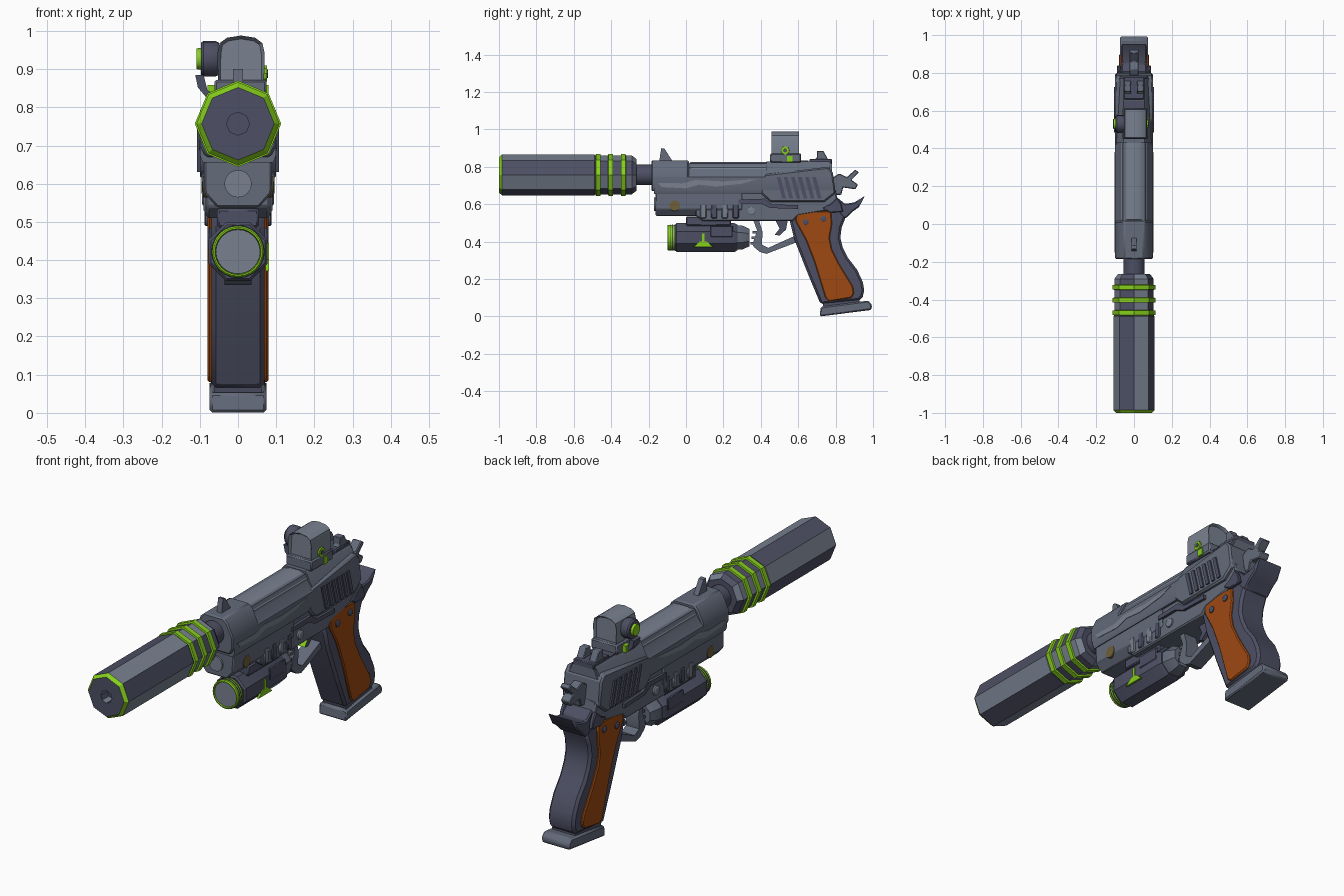
import bpy, bmesh, math
from mathutils import Vector

COLOURS = {
    "dark_slate": (0.075, 0.080, 0.128), "mid_slate": (0.125, 0.145, 0.195),
    "light_slate": (0.19, 0.22, 0.28), "lime_green": (0.24, 0.62, 0.012),
    "orange_brown": (0.34, 0.068, 0.006), "dull_gold": (0.16, 0.115, 0.04),
}
MATS = {}
for key, col in COLOURS.items():
    MATS[key] = bpy.data.materials.new(key)
    MATS[key].diffuse_color = (*col, 1)
D, M, L, G, O, Y = COLOURS


def finish(name, bm, mat, rule=None, bevel=0, angle=30):
    """Turn a bmesh into an object; rule(centre, normal) picks a colour per face."""
    bmesh.ops.recalc_face_normals(bm, faces=bm.faces)
    names = [mat] + [k for k in COLOURS if k != mat] if rule else [mat]
    for f in bm.faces:
        f.smooth = True
        if rule:
            f.material_index = names.index(rule(f.calc_center_median(), f.normal))
    me = bpy.data.meshes.new(name)
    bm.to_mesh(me)
    bm.free()
    for k in names:
        me.materials.append(MATS[k])
    me.set_sharp_from_angle(angle=math.radians(angle))
    ob = bpy.data.objects.new(name, me)
    bpy.context.collection.objects.link(ob)
    if bevel:
        mod = ob.modifiers.new("bevel", "BEVEL")
        mod.width, mod.segments, mod.limit_method = bevel, 1, "ANGLE"
        mod.angle_limit = math.radians(40)
    return ob


def prism(name, pts, a, b, mat, axis="x", rule=None, bevel=0, recess=None):
    """Extrude a side profile (y,z) along x, or a section (x,z) along y."""
    bm = bmesh.new()
    place = (lambda p, t: (t, p[0], p[1])) if axis == "x" else (lambda p, t: (p[0], t, p[1]))
    ends = [[bm.verts.new(place(p, t)) for p in pts] for t in (a, b)]
    caps = [bm.faces.new(e) for e in ends]
    n = len(pts)
    for i in range(n):
        j = (i + 1) % n
        bm.faces.new((ends[0][i], ends[0][j], ends[1][j], ends[1][i]))
    if recess:
        bmesh.ops.recalc_face_normals(bm, faces=bm.faces)
        bmesh.ops.inset_individual(bm, faces=caps, thickness=recess[0])
        for f in caps:
            bmesh.ops.translate(bm, verts=f.verts, vec=f.normal * -recess[1])
    return finish(name, bm, mat, rule, bevel)


def box(name, x0, x1, y0, y1, z0, z1, mat, bevel=0):
    return prism(name, [(y0, z0), (y1, z0), (y1, z1), (y0, z1)], x0, x1, mat, bevel=bevel)


def lathe(name, prof, n, centre, mat, axis="y", phase=0, rule=None):
    """Spin (position, radius) pairs round the y or x axis."""
    bm = bmesh.new()
    rings = []
    for t, r in prof:
        ring = []
        for i in range(n):
            a = 2 * math.pi * i / n + phase
            u, v = centre[0] + r * math.cos(a), centre[1] + r * math.sin(a)
            ring.append(bm.verts.new((u, t, v) if axis == "y" else (t, u, v)))
        rings.append(ring)
    bm.faces.new(rings[0])
    bm.faces.new(rings[-1])
    for p, q in zip(rings, rings[1:]):
        for i in range(n):
            bm.faces.new((p[i], p[(i + 1) % n], q[(i + 1) % n], q[i]))
    return finish(name, bm, mat, rule)


def mirrored(pts):
    return pts + [(-x, z) for x, z in reversed(pts)]


# Suppressor: eight sides in two alternating greys, lime rim and rings
ZB = 0.757


def facet(c, n):
    if abs(n.y) > 0.9:
        return D
    if c.y < -0.985 and math.hypot(c.x, c.z - ZB) > 0.08:
        return G
    k = int(math.degrees(math.atan2(c.z - ZB, c.x)) % 360 // 45)
    return L if k % 2 else D


lathe("suppressor", [(-0.95, 0.03), (-1, 0.03), (-1, 0.095), (-0.984, 0.109), (-0.49, 0.109),
                     (-0.485, 0.104), (-0.29, 0.104), (-0.265, 0.085)], 8, (0, ZB), D, rule=facet)
for i, y in enumerate((-0.47, -0.403, -0.335)):
    lathe(f"suppressor_ring_{i}", [(y - 0.014, 0.1), (y - 0.012, 0.113), (y + 0.012, 0.113),
                                   (y + 0.014, 0.1)], 8, (0, ZB), G)
lathe("barrel", [(-0.28, 0.055), (-0.17, 0.055)], 16, (0, ZB), D)

# Slide: chamfered section, nose block, rounded barrel top and deep rear block
slide = mirrored([(0.092, 0.655), (0.1, 0.675), (0.1, 0.745), (0.068, 0.79), (0.058, 0.818)])
prism("slide", slide, -0.17, 0.78, M, "y")
nose = mirrored([(0.085, 0.67), (0.1, 0.70), (0.1, 0.755), (0.072, 0.815), (0.05, 0.835)])
prism("slide_nose", nose, -0.185, 0.015, M, "y", bevel=0.006)
prism("slide_top", mirrored([(0.072, 0.77), (0.068, 0.797), (0.05, 0.815), (0.025, 0.825)]),
      0.02, 0.45, L, "y", bevel=0.004)
prism("slide_rear", [(0.40, 0.66), (0.45, 0.612), (0.74, 0.612), (0.8, 0.66), (0.785, 0.77),
                     (0.76, 0.80), (0.42, 0.76)], -0.1, 0.1, M, bevel=0.008)
prism("slide_rear_top", mirrored([(0.098, 0.75), (0.066, 0.815), (0.055, 0.828)]), 0.43, 0.77, M, "y")

# Frame: tapered dust cover, trigger housing, guide rod
prism("dust_cover", mirrored([(0.09, 0.69), (0.088, 0.575), (0.055, 0.538)]), -0.163, 0.3, M, "y", bevel=0.005)
prism("frame", [(0.05, 0.68), (0.05, 0.54), (0.09, 0.51), (0.57, 0.51), (0.6, 0.54), (0.78, 0.57),
                (0.81, 0.62), (0.8, 0.68)], -0.082, 0.082, M, bevel=0.006)
lathe("guide_rod", [(-0.172, 0.036), (-0.1, 0.036)], 16, (0, 0.6), L)

# Grip with curved back and beavertail
grip = [(0.55, 0.53), (0.58, 0.41), (0.655, 0.22), (0.72, 0.065), (0.925, 0.085), (0.945, 0.105),
        (0.953, 0.14), (0.945, 0.185), (0.915, 0.25), (0.865, 0.315), (0.838, 0.37), (0.825, 0.42),
        (0.832, 0.475), (0.855, 0.535), (0.8, 0.6), (0.6, 0.6)]
prism("grip", grip, -0.07, 0.07, D, bevel=0.012)
prism("beavertail", [(0.77, 0.54), (0.855, 0.525), (0.89, 0.56), (0.925, 0.585), (0.957, 0.645),
                     (0.9, 0.61), (0.85, 0.602), (0.81, 0.635), (0.78, 0.65)], -0.068, 0.068, D, bevel=0.006)
prism("magazine_base", [(0.715, 0.0), (0.99, 0.035), (0.995, 0.06), (0.975, 0.085), (0.72, 0.052)],
      -0.074, 0.074, M, bevel=0.007)
prism("magazine_collar", [(0.735, 0.05), (0.93, 0.07), (0.925, 0.095), (0.73, 0.075)], -0.062, 0.062, D)
panel = [(0.59, 0.555), (0.605, 0.563), (0.765, 0.563), (0.778, 0.55), (0.78, 0.49), (0.768, 0.42),
         (0.78, 0.36), (0.82, 0.28), (0.893, 0.16), (0.898, 0.125), (0.885, 0.1), (0.765, 0.08),
         (0.745, 0.1), (0.685, 0.295), (0.64, 0.41), (0.585, 0.51)]
streak = [(-0.15, 0.715), (-0.02, 0.712), (0.05, 0.73), (0.2, 0.722), (0.38, 0.735), (0.3, 0.71),
          (0.16, 0.695), (0.07, 0.705), (0.0, 0.685), (-0.13, 0.692)]

# Parts repeated on both sides
for side, s in (("right", 1), ("left", -1)):
    prism(f"grip_panel_{side}", panel, s * 0.065, s * 0.08, O, bevel=0.005)
    for i, (y, z) in enumerate(((0.64, 0.505), (0.735, 0.522))):
        lathe(f"grip_screw_{side}_{i}", [(s * 0.07, 0.016), (s * 0.085, 0.016), (s * 0.088, 0.011)],
              12, (y, z), D, "x")
    lathe(f"frame_pin_{side}", [(s * 0.07, 0.028), (s * 0.091, 0.028)], 16, (-0.06, 0.592), Y, "x")
    lathe(f"takedown_pin_{side}", [(s * 0.07, 0.022), (s * 0.09, 0.022), (s * 0.094, 0.016)],
          12, (0.35, 0.563), L, "x")
    prism(f"worn_streak_{side}", streak, s * 0.098, s * 0.102, L)
    for i in range(6):
        y = 0.485 + 0.038 * i
        prism(f"serration_{side}_{i}", [(y, 0.745), (y + 0.02, 0.745), (y + 0.05, 0.63), (y + 0.03, 0.63)],
              s * 0.095, s * 0.107, D)
    prism(f"slide_stop_{side}", [(0.28, 0.625), (0.42, 0.63), (0.46, 0.6), (0.6, 0.595), (0.6, 0.575),
                                 (0.45, 0.58), (0.4, 0.605), (0.28, 0.605)], s * 0.075, s * 0.095, D)
    prism(f"safety_lever_{side}", [(0.73, 0.58), (0.77, 0.555), (0.84, 0.56), (0.83, 0.6), (0.81, 0.635),
                                   (0.77, 0.6)], s * 0.07, s * 0.09, D, bevel=0.004)
    for i in range(4):
        y = 0.075 + 0.058 * i
        box(f"rail_rib_{side}_{i}", s * 0.04, s * 0.09, y, y + 0.034, 0.525, 0.6, D if i % 2 else L, 0.005)
    box(f"frame_groove_{side}", s * 0.08, s * 0.093, -0.15, 0.4, 0.655, 0.667, D)

# Hammer, trigger and trigger guard
prism("hammer", [(0.78, 0.74), (0.82, 0.765), (0.86, 0.745), (0.905, 0.785), (0.925, 0.77), (0.885, 0.73),
                 (0.92, 0.705), (0.905, 0.68), (0.84, 0.69), (0.83, 0.65), (0.78, 0.65)], -0.024, 0.024, M, bevel=0.004)
prism("trigger", [(0.475, 0.52), (0.545, 0.52), (0.535, 0.465), (0.5, 0.432), (0.475, 0.437), (0.5, 0.47)],
      -0.022, 0.022, D, rule=lambda c, n: G if n.y < -0.5 else D)
prism("trigger_guard", [(0.36, 0.515), (0.38, 0.46), (0.355, 0.385), (0.365, 0.37), (0.395, 0.345),
                        (0.43, 0.335), (0.6, 0.4), (0.59, 0.435), (0.44, 0.367), (0.405, 0.385),
                        (0.41, 0.45), (0.39, 0.515)], -0.035, 0.035, M)
for i in range(3):
    box(f"guard_tooth_{i}", -0.03, 0.03, 0.345 + 0.005 * i, 0.38, 0.385 + 0.03 * i, 0.398 + 0.03 * i, M)

# Tactical light under the rail
ZL, P8 = 0.422, math.pi / 8
lathe("light_body", [(-0.058, 0.076), (-0.05, 0.083), (0.26, 0.083), (0.275, 0.074)], 8, (0, ZL), D, phase=P8)
lathe("light_tail", [(0.26, 0.07), (0.3, 0.07), (0.34, 0.05)], 8, (0, ZL), M, phase=P8)
lathe("light_bezel", [(-0.085, 0.058), (-0.1, 0.06), (-0.1, 0.064), (-0.095, 0.068), (-0.05, 0.068)], 24, (0, ZL), G)
for i in range(3):
    lathe(f"bezel_groove_{i}", [(-0.086 + i * 0.012, 0.07), (-0.082 + i * 0.012, 0.07)], 24, (0, ZL), D)
lathe("light_lens", [(-0.094, 0.058), (-0.06, 0.058)], 24, (0, ZL), L)
box("light_mount", -0.055, 0.055, 0.0, 0.24, 0.485, 0.535, D, 0.006)
prism("light_arrow", [(0.04, 0.372), (0.145, 0.372), (0.11, 0.402), (0.1, 0.402), (0.1, 0.445), (0.085, 0.445),
                      (0.085, 0.402), (0.075, 0.402)], 0.072, 0.081, G)
for s in (1, -1):
    box(f"light_side_plate_{s}", s * 0.07, s * 0.08, 0.13, 0.25, 0.425, 0.485, D, 0.004)

# Iron sights
prism("front_sight", [(-0.145, 0.82), (-0.132, 0.9), (-0.115, 0.897), (-0.065, 0.82)], -0.013, 0.013, M)
rear = [(0.66, 0.82), (0.7, 0.85), (0.7, 0.885), (0.735, 0.885), (0.77, 0.82)]
for s in (1, -1):
    prism(f"rear_sight_ear_{s}", rear, s * 0.015, s * 0.052, M, bevel=0.003)
box("rear_sight_base", -0.055, 0.055, 0.66, 0.78, 0.81, 0.843, D, 0.004)
box("rear_top_plate", -0.055, 0.055, 0.615, 0.655, 0.81, 0.833, D)

# Reflex optic: hood with recessed panes, base, side knob and lime buttons
hood = [(-0.052, 0.86), (0.068, 0.86), (0.07, 0.94), (0.064, 0.968), (0.045, 0.982), (0.008, 0.988),
        (-0.029, 0.982), (-0.048, 0.968), (-0.054, 0.94)]
prism("optic_hood", hood, 0.457, 0.605, L, "y", recess=(0.009, 0.012))
box("optic_base", -0.062, 0.075, 0.45, 0.615, 0.822, 0.872, M, 0.006)
lathe("optic_knob", [(-0.05, 0.042), (-0.06, 0.047), (-0.09, 0.047), (-0.097, 0.042)], 16, (0.53, 0.927), D, "x")
lathe("optic_knob_cap", [(-0.09, 0.03), (-0.108, 0.027)], 12, (0.53, 0.927), G, "x")
prism("knob_bracket", [(-0.112, 0.885), (-0.105, 0.852), (-0.085, 0.828), (-0.06, 0.822), (-0.06, 0.835),
                       (-0.08, 0.845), (-0.09, 0.885)], 0.505, 0.555, D, "y")
lathe("optic_button", [(0.06, 0.024), (0.076, 0.022)], 10, (0.53, 0.888), G, "x")
lathe("optic_button_centre", [(0.06, 0.011), (0.079, 0.011)], 8, (0.53, 0.888), D, "x")
for s in (1, -1):
    box(f"mount_clip_{s}", s * 0.058, s * 0.08, 0.54, 0.57, 0.825, 0.858, G)
